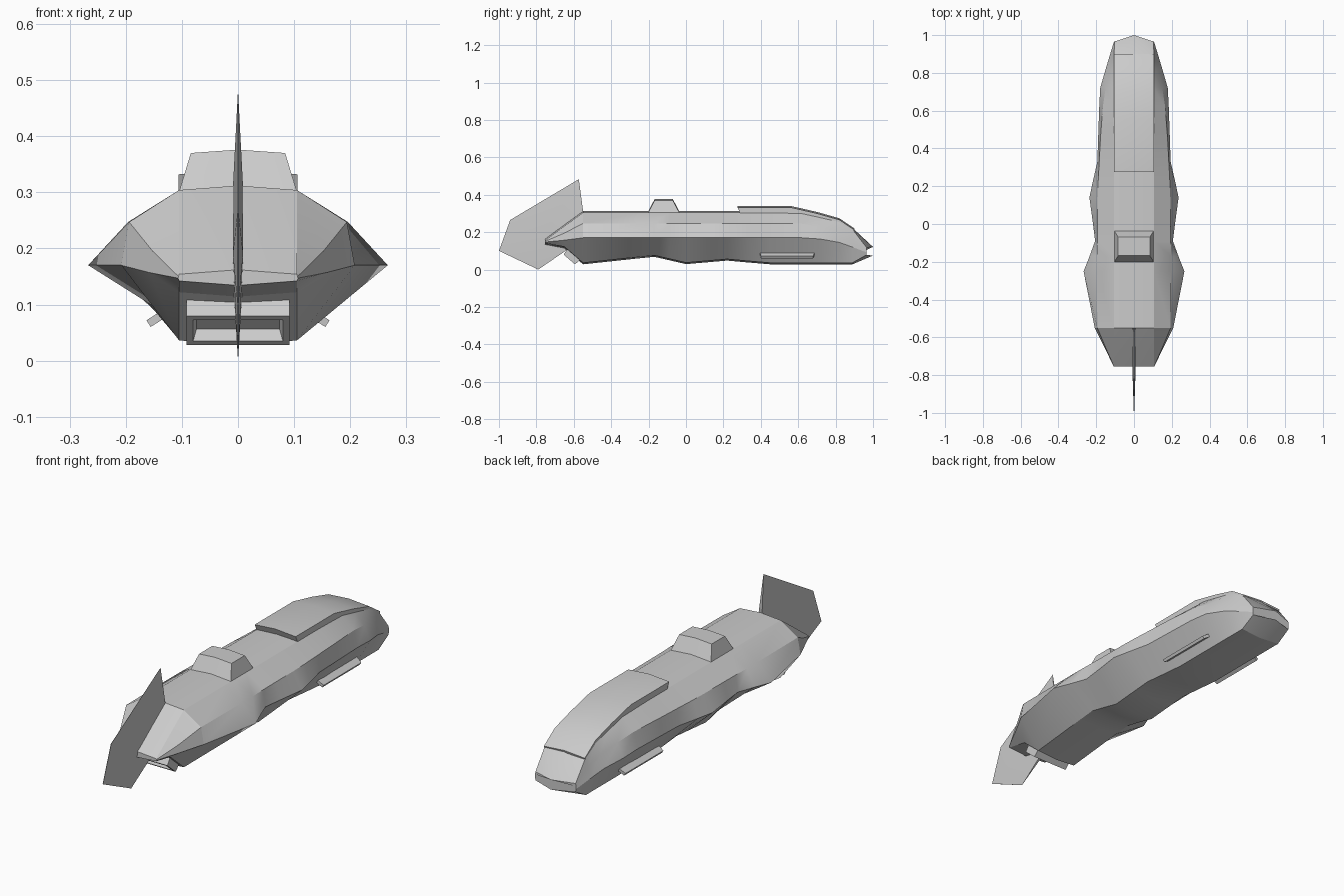
import bpy
import math
from mathutils import Vector


def make(name, rings, cap=True):
    """Skin a list of equal-length closed rings, with faces on both ends."""
    n = len(rings[0])
    verts = [tuple(p) for r in rings for p in r]
    faces = []
    for k in range(len(rings) - 1):
        a, b = k * n, (k + 1) * n
        faces += [(a + i, a + (i + 1) % n, b + (i + 1) % n, b + i) for i in range(n)]
    if cap:
        faces += [tuple(range(n)), tuple(range(len(verts) - n, len(verts)))]
    return finish(name, verts, faces)


def finish(name, verts, faces):
    me = bpy.data.meshes.new(name)
    me.from_pydata(verts, [], faces)
    ob = bpy.data.objects.new(name, me)
    bpy.context.collection.objects.link(ob)
    bpy.context.view_layer.objects.active = ob
    bpy.ops.object.select_all(action='DESELECT')
    ob.select_set(True)
    bpy.ops.object.mode_set(mode='EDIT')
    bpy.ops.mesh.select_all(action='SELECT')
    bpy.ops.mesh.normals_make_consistent(inside=False)
    bpy.ops.object.mode_set(mode='OBJECT')
    bpy.ops.object.shade_smooth_by_angle(angle=math.radians(25))
    return ob


def hull_ring(y, zb, w, zw, s, zs, zt, dy=0.0, t=0.105, crown=0.008):
    """Ten-sided section: keel, chine, waist, shoulder, deck edge, crown."""
    half = [(t, y, zb), (w, y, zw), (s, y, zs), (t, y, zt)]
    return ([(0, y + dy, zb - crown)] + half + [(0, y + dy, zt + crown)]
            + [(-x, yy, z) for x, yy, z in reversed(half)])


# Main hull: y, bottom, waist width/height, shoulder width/height, deck height
stations = [
    (-0.755, 0.142, 0.107, 0.147, 0.106, 0.150, 0.154),
    (-0.65, 0.122, 0.158, 0.157, 0.152, 0.195, 0.232),
    (-0.55, 0.036, 0.208, 0.170, 0.194, 0.247, 0.304),
    (-0.25, 0.068, 0.267, 0.170, 0.196, 0.247, 0.304),
    (-0.17, 0.076, 0.235, 0.170, 0.196, 0.247, 0.304),
    (-0.09, 0.058, 0.206, 0.170, 0.194, 0.247, 0.304),
    (0.00, 0.037, 0.217, 0.170, 0.193, 0.247, 0.304),
    (0.14, 0.049, 0.236, 0.170, 0.192, 0.247, 0.304),
    (0.22, 0.056, 0.219, 0.170, 0.190, 0.247, 0.304),
    (0.33, 0.046, 0.194, 0.170, 0.184, 0.247, 0.304),
    (0.45, 0.036, 0.190, 0.170, 0.178, 0.247, 0.304),
    (0.62, 0.036, 0.184, 0.170, 0.165, 0.245, 0.300),
    (0.72, 0.036, 0.179, 0.163, 0.150, 0.228, 0.278),
    (0.82, 0.036, 0.150, 0.145, 0.128, 0.205, 0.255),
    (0.89, 0.036, 0.129, 0.120, 0.115, 0.165, 0.215),
]
rings = [hull_ring(*s) for s in stations]
rings.append(hull_ring(0.965, 0.078, 0.106, 0.092, 0.106, 0.105, 0.118, 0.035, 0.104, 0.003))
make("hull", rings)

# Raised canopy running down the nose: y top, z top, y base, z base
canopy = [(0.275, 0.332, 0.295, 0.29), (0.56, 0.332, 0.56, 0.29), (0.70, 0.300, 0.70, 0.25),
          (0.82, 0.266, 0.81, 0.22), (0.90, 0.212, 0.885, 0.17)]
make("canopy", [[(-0.106, yb, zb), (-0.106, y, z), (0, y, z + 0.008),
                 (0.106, y, z), (0.106, yb, zb)] for y, z, yb, zb in canopy])

# Roof box
make("roof_box", [
    [(x, y, z) for x, y, z in ((-a, y0, zs), (0, y0, zs + c), (a, y0, zs),
                               (a, y1, zs), (0, y1, zs + c), (-a, y1, zs))]
    for a, y0, y1, zs, c in ((0.106, -0.205, -0.033, 0.298, 0.007),
                             (0.084, -0.168, -0.070, 0.370, 0.006))])

# Tail fin: thick leading edge thinning to a sharp rim
rim = [(-0.55, 0.31), (-0.573, 0.483), (-0.94, 0.265), (-1.0, 0.10), (-0.79, 0.0), (-0.60, 0.13)]
thick = [0.009, 0, 0.001, 0.001, 0, 0.008]
sides = [[(sx * t, y, z) for (y, z), t in zip(rim, thick)] for sx in (1, -1)]
verts = sides[0] + sides[1] + [(0.009, -0.76, 0.19), (-0.009, -0.76, 0.19)]
faces = []
for i in range(6):
    j = (i + 1) % 6
    faces += [(i, j, 12), (6 + j, 6 + i, 13), (i, 6 + i, 6 + j, j)]
fin = finish("tail_fin", verts, faces)

# Side skids sticking out square to the lower flanks
out, up = Vector((0.846, 0, -0.533)), Vector((0.533, 0, 0.846))
for name, s in (("left_skid", -1), ("right_skid", 1)):
    skid = []
    for d, y0, y1 in ((-0.02, 0.395, 0.69), (0.03, 0.40, 0.68)):
        ring = []
        for y, h in ((y0, -0.007), (y1, -0.007), (y1, 0.007), (y0, 0.007)):
            p = Vector((0.134, y, 0.082)) + out * d + up * h
            ring.append((s * p.x, p.y, p.z))
        skid.append(ring)
    make(name, skid)

# Recessed exhaust frame on the sloping stern panel
centre, u, n = Vector((0, -0.603, 0.078)), Vector((0, -0.76, 0.65)), Vector((0, -0.65, -0.76))
frame = []
for hx, hu, d in ((0.092, 0.045, -0.01), (0.092, 0.040, 0.032), (0.080, 0.029, 0.032),
                  (0.074, 0.024, 0.008)):
    frame.append([centre + Vector((a * hx, 0, 0)) + u * (b * hu) + n * d
                  for a, b in ((-1, -1), (1, -1), (1, 1), (-1, 1))])
make("exhaust_frame", frame)
